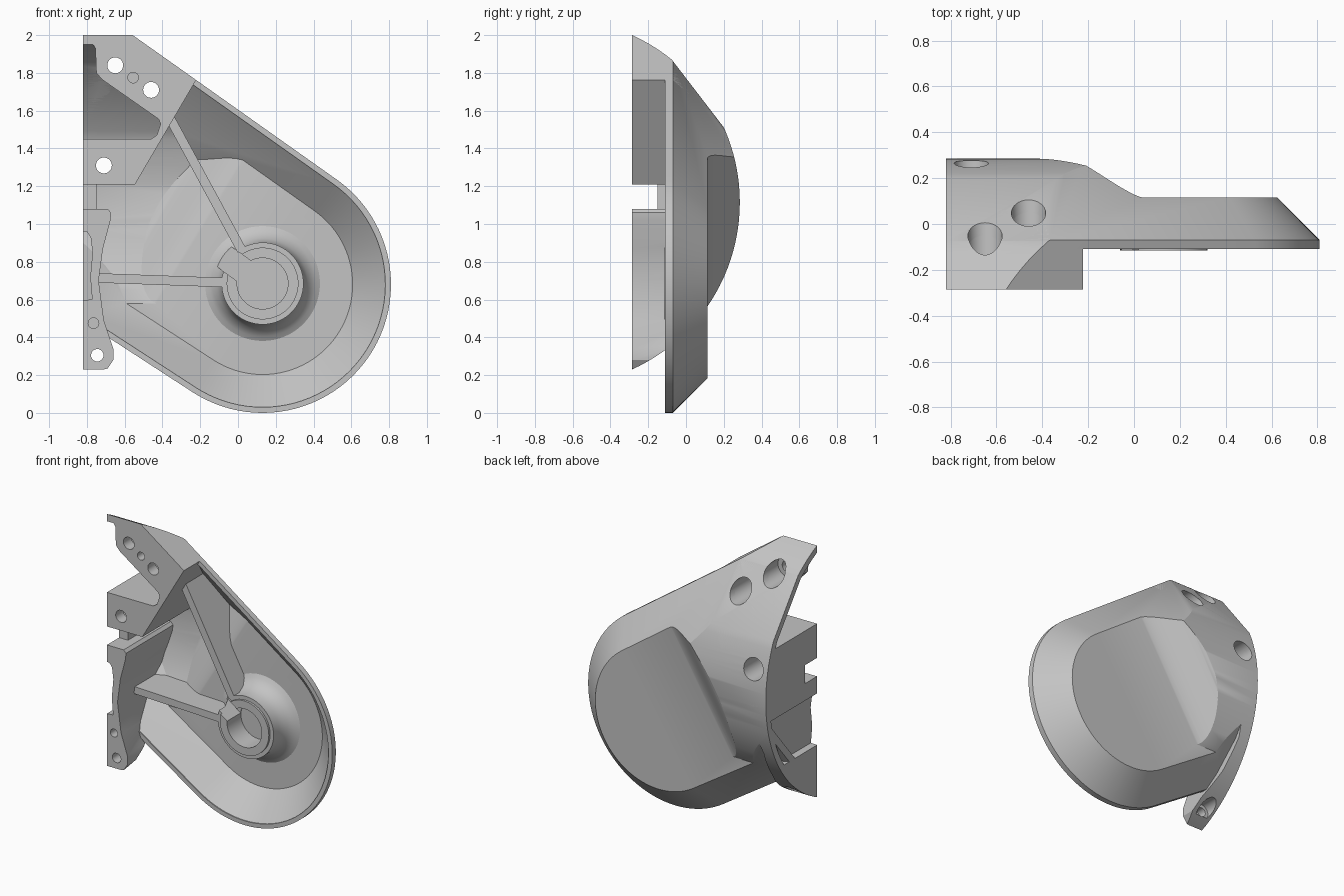
import bpy, bmesh, math
from mathutils import Vector

if "Cube" in bpy.data.objects:
    bpy.data.objects.remove(bpy.data.objects["Cube"])

HUB = (0.13, 0.68)      # centre of the round end (x, z)
LEFT = -0.82            # flat open side


def loft(name, rings):
    """Closed solid through matching rings of points."""
    bm = bmesh.new()
    rows = [[bm.verts.new(p) for p in ring] for ring in rings]
    n = len(rows[0])
    for a, b in zip(rows, rows[1:]):
        for i in range(n):
            j = (i + 1) % n
            bm.faces.new((a[i], a[j], b[j], b[i]))
    bm.faces.new(rows[0][::-1])
    bm.faces.new(rows[-1])
    bmesh.ops.recalc_face_normals(bm, faces=bm.faces)
    mesh = bpy.data.meshes.new(name)
    bm.to_mesh(mesh)
    bm.free()
    obj = bpy.data.objects.new(name, mesh)
    bpy.context.collection.objects.link(obj)
    return obj


def prism(name, points, y0, y1):
    return loft(name, [[Vector((x, y, z)) for x, z in points] for y in (y0, y1)])


def turned(name, x, z, profile, n=48):
    """Round part about a y axis; profile holds (radius, y)."""
    return loft(name, [[Vector((x + r * math.cos(k * math.tau / n), y,
                                z + r * math.sin(k * math.tau / n)))
                        for k in range(n)] for r, y in profile])


def boolean(target, tool, operation, keep=False):
    mod = target.modifiers.new("cut", 'BOOLEAN')
    mod.operation = operation
    mod.solver = 'EXACT'
    mod.object = tool
    bpy.context.view_layer.update()
    bpy.context.view_layer.objects.active = target
    bpy.ops.object.modifier_apply(modifier=mod.name)
    if not keep:
        bpy.data.objects.remove(tool)
    return target


def outline(r, y):
    """Pear outline: round end with two tangent lines running left."""
    pts = []
    for k in range(49):
        a = math.radians(-123 + k * 177.7 / 48)
        pts.append(Vector((HUB[0] + r * math.cos(a), y, HUB[1] + r * math.sin(a))))
    a, b = math.radians(54.7), math.radians(-123)
    up = Vector((-math.sin(a), 0, math.cos(a)))
    low = Vector((math.sin(b), 0, -math.cos(b)))
    top = pts[-1] + up * ((-1.6 - pts[-1].x) / up.x)
    bottom = pts[0] + low * ((-1.6 - pts[0].x) / low.x)
    return pts + [top, bottom]


def drum(t, x0=LEFT):
    """Large cylinder along x, flattened at the upper back, for the left part."""
    r = 0.972 - t
    angles = [math.radians(k * 3) for k in range(120) if not 26 < k * 3 < 50]
    return loft("drum", [[Vector((x, -0.687 + r * math.cos(a), 1.115 + r * math.sin(a)))
                          for a in angles] for x in (x0, 1.2)])


def ramp(t):
    """Back limit that swells towards the upper left."""
    profile = [(-4, -1), (-4, 0.3 - t)]
    for k in range(17):
        s = k / 16
        profile.append((-1.0 + 0.36 * s, 0.3 - t - 0.19 * s * s * (3 - 2 * s)))
    profile += [(4, 0.11 - t), (4, -1)]
    c, s = 0.853, 0.522
    return loft("ramp", [[Vector((u * c + v * s, y, v * c - u * s))
                          for u, y in profile] for v in (-3, 3)])


def envelope(name, front, t=0.0, edge=0.0, x0=LEFT):
    """Housing volume, shrunk by t, starting at y = front."""
    slope = 0.61 - t * 1.4
    r = 0.68 - edge
    body = loft(name, [outline(r, front), outline(r, slope - r),
                       outline(slope - 0.33, 0.33)])
    limit = boolean(drum(t, x0), ramp(t), 'INTERSECT')
    plate = prism("plate", [(-0.34, 3), (-0.34, 1.5), (-0.67, 0.7), (-0.67, -1),
                            (2, -1), (2, 3)], -0.9, 0.115 - t)
    boolean(limit, plate, 'UNION')
    return boolean(body, limit, 'INTERSECT')


def hollow(target, points):
    """Pocket open at the front that leaves the rounded wall standing."""
    pocket = boolean(prism("pocket", points, -0.5, 0.4), drum(0.045, -1.1), 'INTERSECT')
    return boolean(target, pocket, 'DIFFERENCE')


# Thin housing shell
shell = envelope("housing_shell", -0.11)
boolean(shell, envelope("cavity", -0.3, 0.045, 0.03, -1.1), 'DIFFERENCE')

# Upper mounting bracket with its pocket
upper = prism("upper_bracket", [(-0.9, 1.21), (-0.545, 1.21), (-0.22, 1.765),
                                (-0.1, 1.97), (-0.1, 2.2), (-0.9, 2.2)], -0.285, 0.4)
boolean(upper, envelope("limit", -0.4), 'INTERSECT')
hollow(upper, [(-0.95, 1.97), (-0.78, 1.97), (-0.755, 1.93), (-0.75, 1.8), (-0.72, 1.765),
               (-0.42, 1.555), (-0.41, 1.53), (-0.43, 1.47), (-0.46, 1.45), (-0.95, 1.45)])

# Lower mounting strip with its side recess
lower = prism("lower_bracket", [(-0.9, 1.08), (-0.69, 1.08), (-0.672, 1.06), (-0.675, 1.02),
                                (-0.715, 0.87), (-0.738, 0.7), (-0.71, 0.49), (-0.66, 0.34),
                                (-0.66, 0.28), (-0.69, 0.235), (-0.72, 0.228), (-0.9, 0.228)],
              -0.285, 0.4)
boolean(lower, drum(0), 'INTERSECT')
hollow(lower, [(-0.95, 0.96), (-0.8, 0.96), (-0.78, 0.93), (-0.77, 0.85),
               (-0.782, 0.72), (-0.772, 0.6), (-0.95, 0.59)])

# Low web joining the two brackets
web = prism("bracket_web", [(-0.9, 1.0), (-0.75, 1.0), (-0.75, 1.22), (-0.9, 1.22)], -0.15, 0.4)
boolean(web, drum(0), 'INTERSECT')

# Screw holes: x, z, radius, counterbore radius (0 = blind)
for x, z, r, wide in [(-0.65, 1.84, 0.042, 0.075), (-0.46, 1.71, 0.042, 0.075),
                      (-0.71, 1.31, 0.042, 0.075), (-0.745, 0.305, 0.033, 0.055),
                      (-0.555, 1.775, 0.028, 0), (-0.765, 0.475, 0.028, 0)]:
    profile = [(r, -0.4), (r, -0.2)]
    if wide:
        profile += [(wide, -0.2), (wide, 0.5)]
    cutter = turned("hole", x, z, profile, 32)
    boolean(upper if z > 1 else lower, cutter, 'DIFFERENCE', True)
    if wide:
        boolean(shell, cutter, 'DIFFERENCE', True)
    bpy.data.objects.remove(cutter)

# Bearing hub with flared foot and slotted ring
hub = turned("bearing_hub", HUB[0], HUB[1] + 0.005,
             [(0.34, 0.085), (0.28, 0.06), (0.24, 0.02), (0.217, -0.04), (0.217, -0.1),
              (0.19, -0.1), (0.19, -0.115), (0.135, -0.115), (0.135, 0.04)], 64)


def bar(name, a, b, width, y0, y1):
    a, b = Vector(a), Vector(b)
    d = (b - a).normalized() * width / 2
    side = Vector((-d.y, d.x))
    return prism(name, [a + side, b + side, b - side, a - side], y0, y1)


boolean(hub, bar("slot", HUB, (-0.27, 0.97), 0.13, -0.3, 0.035), 'DIFFERENCE')

# Stiffening ribs
parts = [shell, upper, lower, web, hub]
for name, a, b in [("upper_rib", (0.02, 0.86), (-0.36, 1.56)),
                   ("side_rib", (-0.06, 0.69), (-0.76, 0.715))]:
    rib = bar(name, a, b, 0.05, -0.1, 0.4)
    boolean(rib, envelope("limit", -0.4, 0.02, 0.01), 'INTERSECT')
    parts.append(rib)

# One plain grey finish
grey = bpy.data.materials.new("plain grey")
grey.use_nodes = True
colour = (0.55, 0.55, 0.55, 1)
grey.diffuse_color = colour
grey.node_tree.nodes["Principled BSDF"].inputs["Base Color"].default_value = colour
bpy.ops.object.select_all(action='DESELECT')
for part in parts:
    part.data.materials.clear()
    part.data.materials.append(grey)
    part.select_set(True)
bpy.context.view_layer.objects.active = shell
bpy.ops.object.shade_smooth_by_angle(angle=math.radians(25))
